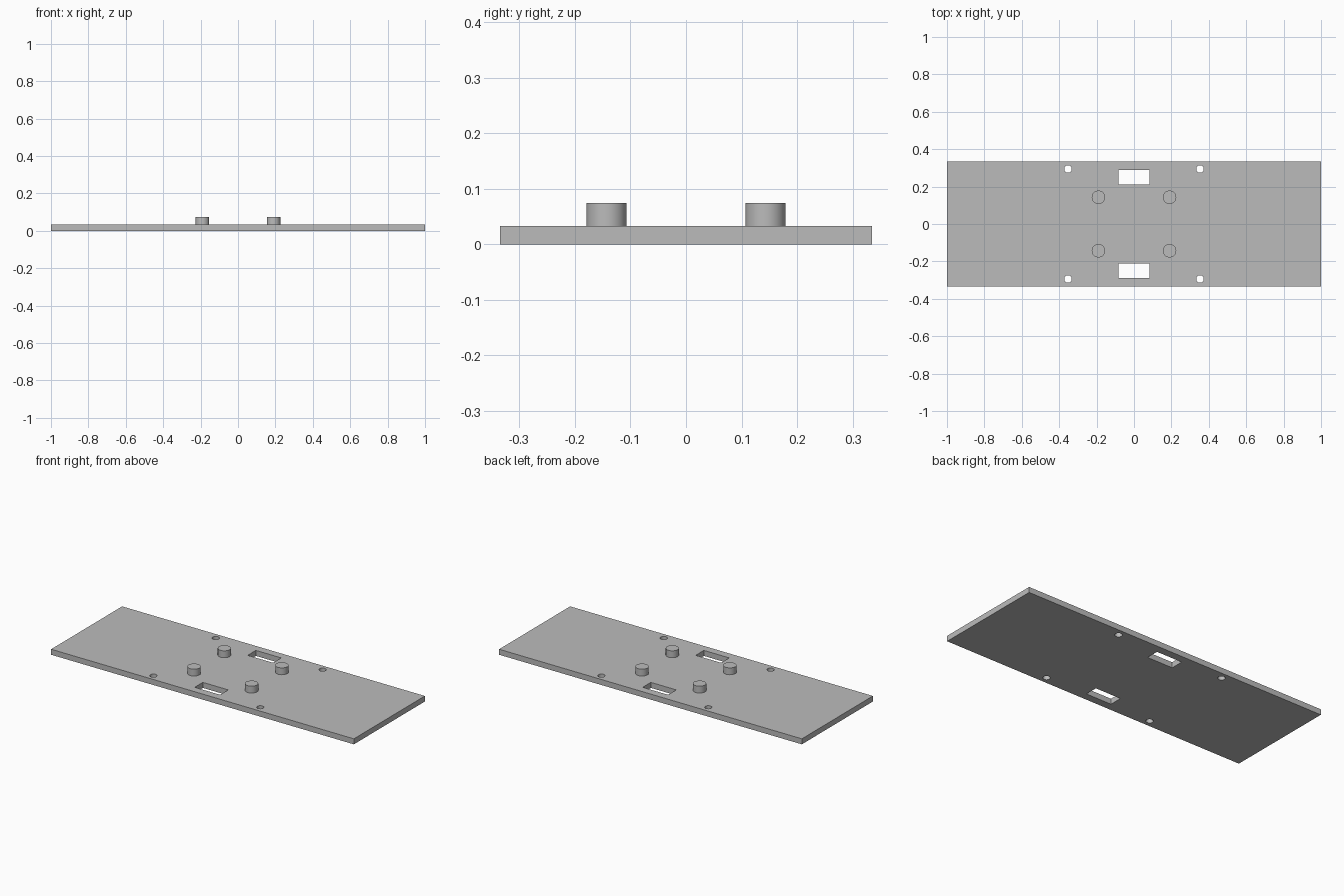
import bpy
import math

cube = bpy.data.objects.get("Cube")
if cube:
    bpy.data.objects.remove(cube, do_unlink=True)

THICK, TOP = 0.033, 0.074
SIGNS = [(sx, sy) for sx in (-1, 1) for sy in (-1, 1)]

grey = bpy.data.materials.new("plain grey")
grey.use_nodes = True
colour = (0.5, 0.5, 0.5, 1)
grey.diffuse_color = colour
grey.node_tree.nodes["Principled BSDF"].inputs["Base Color"].default_value = colour


def box(name, x, y, z, size):
    bpy.ops.mesh.primitive_cube_add(size=1, location=(x, y, z))
    ob = bpy.context.object
    ob.name = name
    ob.scale = size
    bpy.ops.object.transform_apply(location=False, rotation=False, scale=True)
    ob.data.materials.append(grey)
    return ob


def cylinder(name, x, y, z0, z1, radius):
    bpy.ops.mesh.primitive_cylinder_add(vertices=32, radius=radius, depth=z1 - z0,
                                        location=(x, y, (z0 + z1) / 2))
    ob = bpy.context.object
    ob.name = name
    ob.data.materials.append(grey)
    return ob


def cut(target, cutter):
    mod = target.modifiers.new("cut", "BOOLEAN")
    mod.operation = "DIFFERENCE"
    mod.solver = "EXACT"
    mod.object = cutter
    bpy.context.view_layer.objects.active = target
    bpy.ops.object.modifier_apply(modifier=mod.name)
    bpy.data.objects.remove(cutter, do_unlink=True)


def smooth(ob):
    bpy.ops.object.select_all(action="DESELECT")
    ob.select_set(True)
    bpy.context.view_layer.objects.active = ob
    bpy.ops.object.shade_smooth_by_angle(angle=math.radians(30))


# Flat base plate
plate = box("base_plate", 0, 0, THICK / 2, (2, 0.67, THICK))

# Two rectangular slots through the plate
for sy in (-1, 1):
    cut(plate, box("slot_cutter", 0, sy * 0.25, THICK / 2, (0.168, 0.077, 0.2)))

# Four screw holes near the long edges
for sx, sy in SIGNS:
    cut(plate, cylinder("hole_cutter", sx * 0.353, sy * 0.294, -0.1, 0.1, 0.02))
smooth(plate)

# Four round standoff pegs
for sx, sy in SIGNS:
    side = "left" if sx > 0 else "right"
    end = "back" if sy > 0 else "front"
    smooth(cylinder(f"{end}_{side}_peg", sx * 0.19, sy * 0.143, THICK - 0.005, TOP, 0.036))
